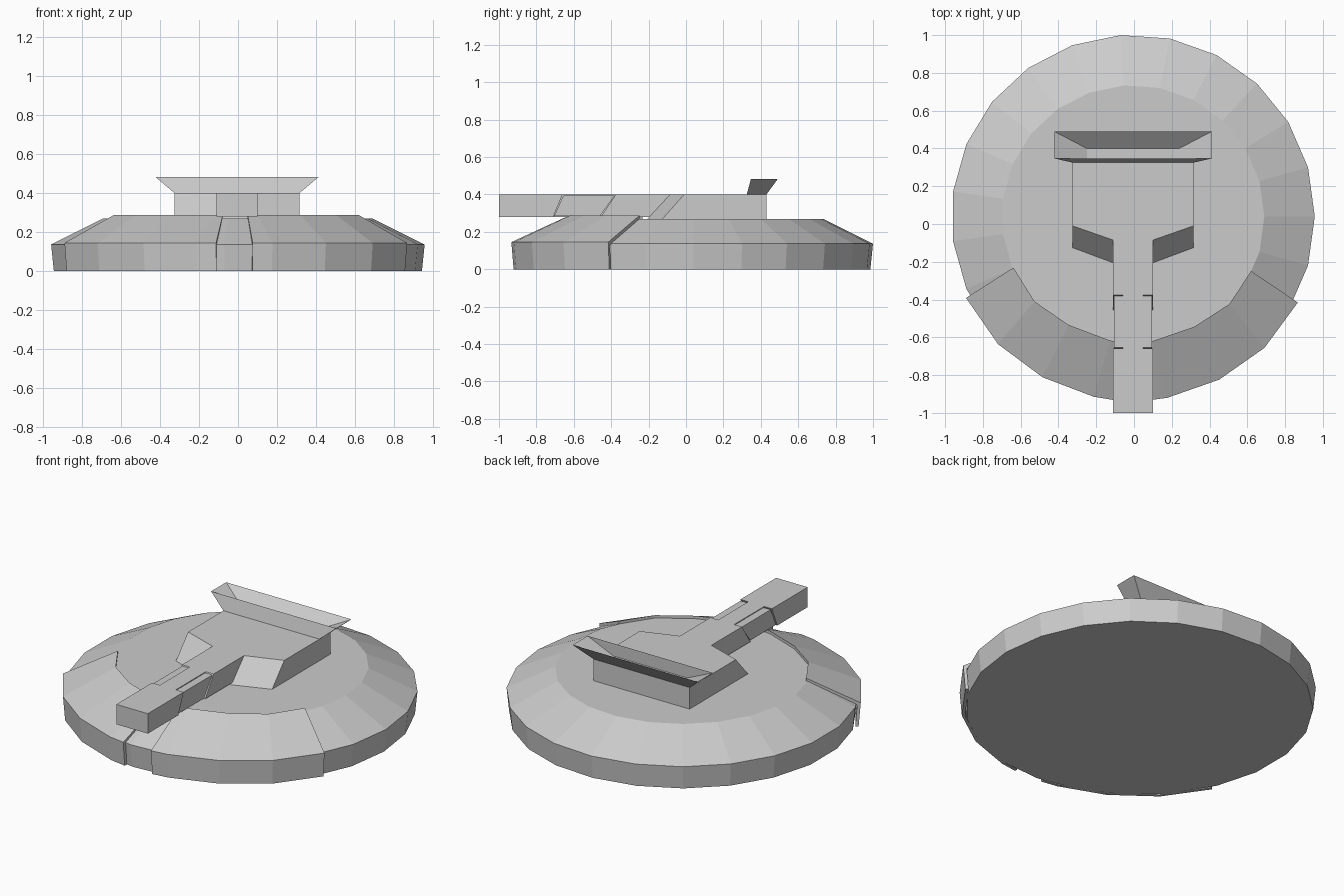
import bpy, bmesh
from math import sin, cos, radians, tau

cube = bpy.data.objects.get("Cube")
if cube:
    bpy.data.objects.remove(cube, do_unlink=True)

grey = bpy.data.materials.new("plain_grey")
grey.use_nodes = True
COLOUR = (0.6, 0.6, 0.6, 1)
grey.diffuse_color = COLOUR
grey.node_tree.nodes["Principled BSDF"].inputs["Base Color"].default_value = COLOUR

MID_X = -0.005   # centre line of the turret and disc
DISC_Y = 0.04


def loft(name, rings):
    """Join equal-length rings of points with quads and cap both ends."""
    bm = bmesh.new()
    loops = [[bm.verts.new(p) for p in ring] for ring in rings]
    for a, b in zip(loops, loops[1:]):
        for i in range(len(a)):
            j = (i + 1) % len(a)
            bm.faces.new((a[i], a[j], b[j], b[i]))
    bm.faces.new(loops[0])
    bm.faces.new(loops[-1])
    bmesh.ops.recalc_face_normals(bm, faces=bm.faces)
    mesh = bpy.data.meshes.new(name)
    bm.to_mesh(mesh)
    bm.free()
    mesh.materials.append(grey)
    obj = bpy.data.objects.new(name, mesh)
    bpy.context.collection.objects.link(obj)
    return obj


def polar(radius, angle, z):
    return (MID_X + radius * cos(angle), DISC_Y + radius * sin(angle), z)


# Low faceted hull disc
SIDES = 23
loft("hull_disc", [[polar(r, tau * i / SIDES, z) for i in range(SIDES)]
                   for r, z in ((0.948, 0), (0.962, 0.137), (0.695, 0.27))])

# Front armour: two curved plates with a narrow gap between them
PLATE_ANGLES = [(5.5, 5.5), (11.5, 9.8), (28.6, 30), (45.8, 48.4), (63.2, 66)]
for label, side in (("left", 1), ("right", -1)):
    sections = []
    for k, (outer, inner) in enumerate(PLATE_ANGLES):
        ao = radians(269.2 + side * outer)
        ai = radians(269.2 + side * inner)
        grow = 0.007 if k >= 3 else 0
        r, ri = 0.977 + grow, 0.668 + 3 * grow
        sections.append([polar(ri, ai, 0.287), polar(r, ao, 0.145),
                         polar(r - 0.012, ao, 0), polar(r - 0.03, ao, 0),
                         polar(r - 0.02, ao, 0.13), polar(ri, ai, 0.262)])
    loft("front_armour_" + label, sections)


# Turret body with sloped front cheeks
def turret_ring(cheek_y, neck_y, z):
    half = [(0.32, 0.43), (0.32, cheek_y), (0.105, neck_y)]
    outline = half + [(-x, y) for x, y in reversed(half)]
    return [(MID_X + x, y, z) for x, y in outline]


loft("turret_body", [turret_ring(-0.13, -0.21, 0.265),
                     turret_ring(-0.01, -0.085, 0.4)])


# Barrel built from side profiles extruded across x
def slab(name, x0, x1, top, bottom, z0=0.28, z1=0.4):
    profile = [(top[0], z1), (top[1], z1), (bottom[1], z0), (bottom[0], z0)]
    loft(name, [[(MID_X + x, y, z) for y, z in profile] for x in (x0, x1)])


CORE, WIDE, INSET = 0.053, 0.105, 0.005
slab("barrel_core", -CORE, CORE, (-1, 0), (-1, 0))
for label, s in (("left", 1), ("right", -1)):
    slab("barrel_front_" + label, s * CORE, s * WIDE, (-1, -0.66), (-1, -0.71))
    slab("barrel_rear_" + label, s * CORE, s * WIDE, (-0.375, 0), (-0.455, 0))
    # Slightly recessed slanted side panel
    slab("barrel_panel_" + label, s * CORE, s * (WIDE - INSET),
         (-0.655, -0.38), (-0.705, -0.46), 0.28 + INSET, 0.4 - INSET)


# Flared open tray on the back of the turret
def rect(half_x, y0, y1, z):
    return [(MID_X + sx * half_x, y, z)
            for sx, y in ((-1, y0), (1, y0), (1, y1), (-1, y1))]


loft("rear_tray", [rect(0.32, 0.325, 0.43, 0.4), rect(0.417, 0.347, 0.49, 0.482),
                   rect(0.245, 0.345, 0.4, 0.405)])
